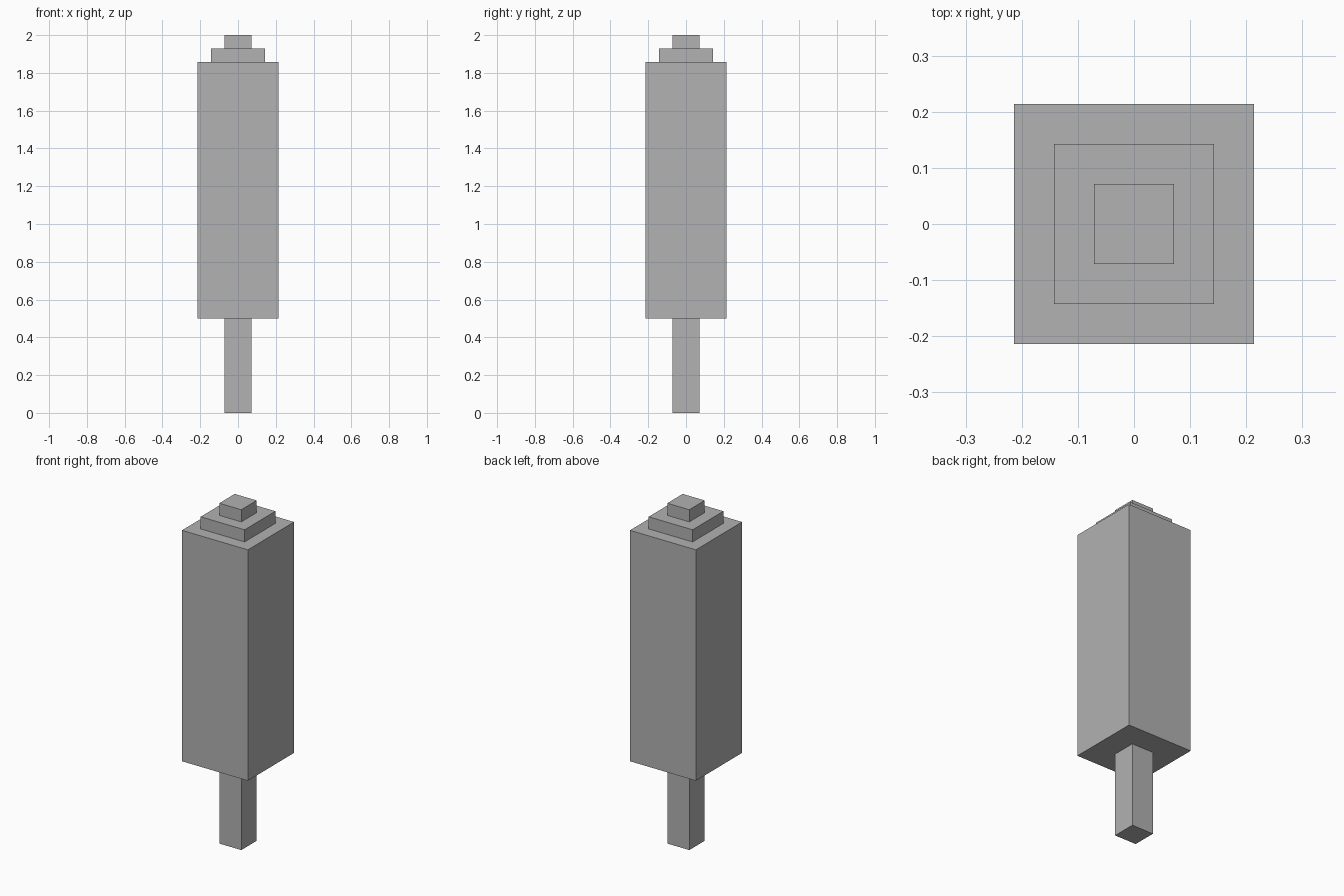
import bpy

cube = bpy.data.objects.get("Cube")
if cube:
    bpy.data.objects.remove(cube, do_unlink=True)

UNIT = 2 / 28  # the model is built on a grid of 28 steps in height

# Single flat colour
grey = bpy.data.materials.new("plain_grey")
grey.use_nodes = True
colour = (0.445, 0.445, 0.445, 1)
grey.diffuse_color = colour
grey.node_tree.nodes["Principled BSDF"].inputs["Base Color"].default_value = colour


def block(name, width, bottom, top):
    """Square block centred on the z axis, measured in grid steps."""
    bpy.ops.mesh.primitive_cube_add(size=1, location=(0, 0, (bottom + top) / 2 * UNIT))
    obj = bpy.context.object
    obj.name = name
    obj.scale = (width * UNIT, width * UNIT, (top - bottom) * UNIT)
    bpy.ops.object.transform_apply(location=False, rotation=False, scale=True)
    obj.data.materials.append(grey)


# Post, tall body and stepped cap
block("lower_post", 2, 0, 7)
block("main_body", 6, 7, 26)
block("cap_step", 4, 26, 27)
block("cap_tip", 2, 27, 28)
